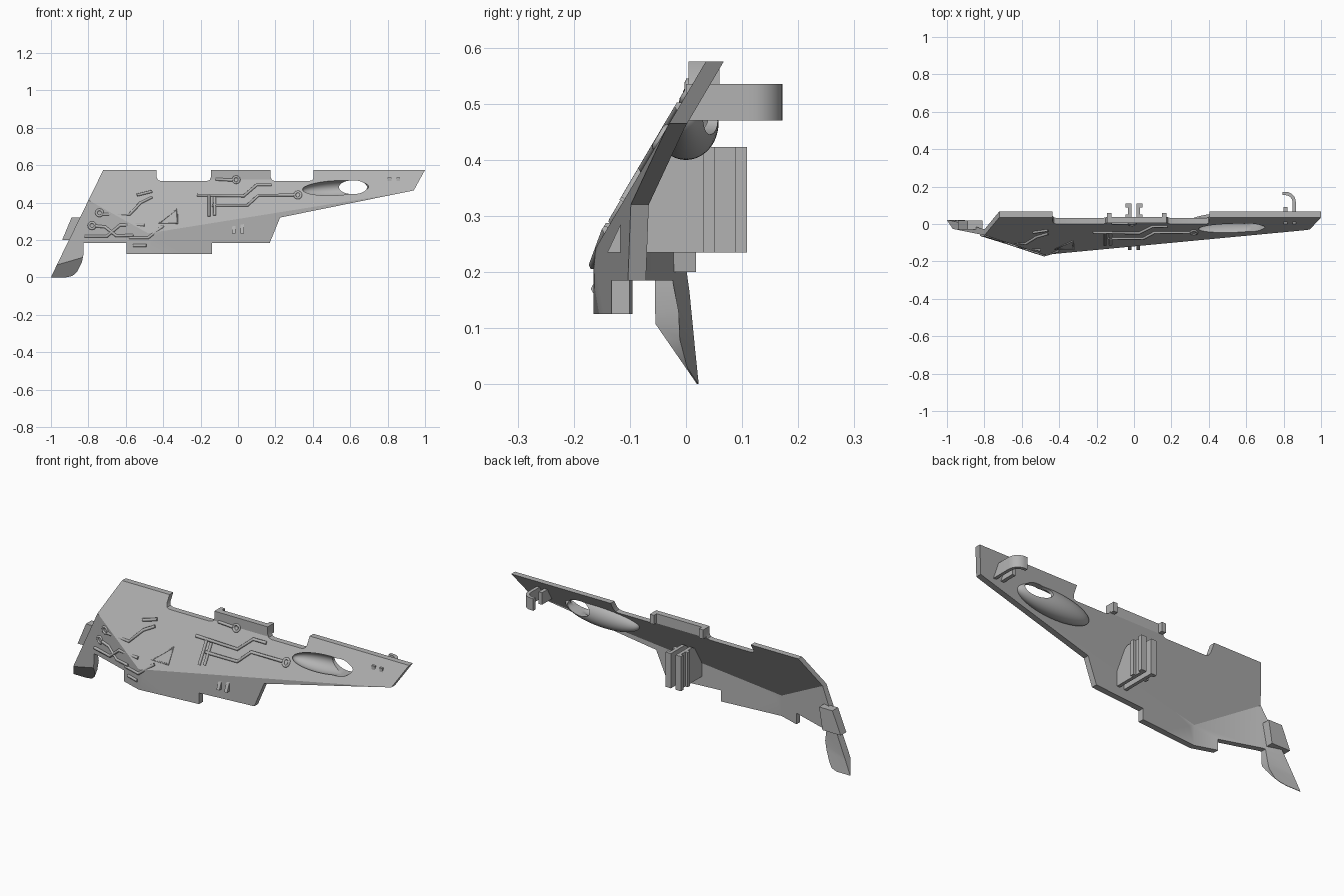
import bpy, bmesh, math
from mathutils import Vector, Matrix

cube = bpy.data.objects.get("Cube")
if cube:
    bpy.data.objects.remove(cube, do_unlink=True)

grey = bpy.data.materials.new("plain grey")
grey.use_nodes = True
COLOUR = (0.45, 0.45, 0.45, 1)
grey.diffuse_color = COLOUR
grey.node_tree.nodes["Principled BSDF"].inputs["Base Color"].default_value = COLOUR

THICK = 0.032
CORNERS = [(-1, -0.02), (-0.8, -0.06), (-0.48, -0.165), (1, -0.025)]


def add_object(name, bm):
    mesh = bpy.data.meshes.new(name)
    bmesh.ops.recalc_face_normals(bm, faces=bm.faces)
    bm.to_mesh(mesh)
    bm.free()
    mesh.materials.append(grey)
    obj = bpy.data.objects.new(name, mesh)
    bpy.context.collection.objects.link(obj)
    return obj


def smooth(obj):
    bpy.ops.object.select_all(action='DESELECT')
    obj.select_set(True)
    bpy.context.view_layer.objects.active = obj
    bpy.ops.object.shade_smooth_by_angle(angle=math.radians(30))


def prism(name, points, axis, low, high):
    """Extrude a closed profile along x, y or z."""
    def place(p, d):
        return {'x': (d, *p), 'y': (p[0], d, p[1]), 'z': (*p, d)}[axis]
    bm = bmesh.new()
    face = bm.faces.new([bm.verts.new(place(p, low)) for p in points])
    new = bmesh.ops.extrude_face_region(bm, geom=[face], use_keep_orig=True)["geom"]
    shift = Vector(place((0, 0), high - low))
    bmesh.ops.translate(bm, vec=shift, verts=[v for v in new if isinstance(v, bmesh.types.BMVert)])
    return add_object(name, bm)


def ellipsoid(name, centre, radii, tilt):
    bm = bmesh.new()
    bmesh.ops.create_uvsphere(bm, u_segments=48, v_segments=32, radius=1)
    bm.transform(Matrix.Translation(centre) @ Matrix.Rotation(tilt, 4, 'Y') @ Matrix.Diagonal((*radii, 1)))
    return bm


def cut(obj, cutters):
    """Subtract the cutters and bake the result."""
    for cutter in cutters:
        mod = obj.modifiers.new("cut", 'BOOLEAN')
        mod.operation = 'DIFFERENCE'
        mod.solver = 'EXACT'
        mod.object = cutter
    graph = bpy.context.evaluated_depsgraph_get()
    baked = bpy.data.meshes.new_from_object(obj.evaluated_get(graph))
    obj.modifiers.clear()
    obj.data = baked
    smooth(obj)


# Surface rules: sloping upper plane, upright lower walls, slanted foot
def upper(z):
    return 0.59 * z - 0.304


def wall(x):
    for (x0, y0), (x1, y1) in zip(CORNERS, CORNERS[1:]):
        if x <= x1:
            break
    return y0 + (x - x0) * (y1 - y0) / (x1 - x0)


def foot(z):
    return -0.07 + 0.69 * (0.13 - z)


def front(x, z):
    y = max(upper(z), wall(x))
    if abs(x - 0.015) < 0.18 and z > 0.5229:
        y = min(y, 0.0046)
    return max(y, foot(z)) if x < -0.805 else y


# Main shell: outline cut along its creases, then folded and thickened
outline = [(-1, 0), (-0.96, 0.085), (-0.72, 0.575), (-0.435, 0.575), (-0.435, 0.535), (-0.428, 0.52),
           (-0.41, 0.515), (-0.17, 0.515), (-0.152, 0.52), (-0.145, 0.535), (-0.145, 0.575),
           (0.175, 0.575), (0.175, 0.535), (0.182, 0.52), (0.2, 0.515), (0.38, 0.515), (0.398, 0.52),
           (0.405, 0.535), (0.405, 0.575), (1, 0.575), (0.94, 0.465), (0.225, 0.32), (0.17, 0.185),
           (-0.14, 0.185), (-0.14, 0.125), (-0.595, 0.125), (-0.595, 0.185), (-0.825, 0.185),
           (-0.825, 0.13), (-0.835, 0.08), (-0.86, 0.03), (-0.885, 0.008), (-0.92, 0)]
bm = bmesh.new()
bm.faces.new([bm.verts.new((x, 0, z)) for x, z in outline])


def crease(point, normal):
    geom = bm.verts[:] + bm.edges[:] + bm.faces[:]
    bmesh.ops.bisect_plane(bm, geom=geom, plane_co=point, plane_no=normal, dist=1e-5)


for x, _ in CORNERS[1:3]:
    crease((x, 0, 0), (1, 0, 0))
crease((0, 0, 0.523), (0, 0, 1))
for (x0, y0), (x1, y1) in zip(CORNERS, CORNERS[1:]):
    slope = (y1 - y0) / (x1 - x0)
    crease((x0, 0, (y0 + 0.304) / 0.59), (slope, 0, -0.59))
crease((-0.8, 0, 0.13 + 0.01 / -0.69), (-0.2, 0, 0.69))
for v in bm.verts:
    v.co.y = front(v.co.x, v.co.z)
new = bmesh.ops.extrude_face_region(bm, geom=bm.faces[:], use_keep_orig=True)["geom"]
for v in new:
    if isinstance(v, bmesh.types.BMVert):
        x, y, z = v.co
        v.co.y = max(y + 0.003, wall(x) + 0.042) if x < -0.805 and z < 0.18 else y + THICK
shell = add_object("main_shell", bm)

# Scooped opening with a bulging pocket behind it
TILT = -0.06
bulge_bm = ellipsoid("pocket", (0.5, 0, 0.465), (0.22, 0.058, 0.064), TILT)
bmesh.ops.bisect_plane(bulge_bm, geom=bulge_bm.verts[:] + bulge_bm.edges[:] + bulge_bm.faces[:],
                       plane_co=(0, upper(0.4) + 0.006, 0.4), plane_no=(0, 1, -0.59), clear_inner=True)
bmesh.ops.holes_fill(bulge_bm, edges=[e for e in bulge_bm.edges if e.is_boundary])
pocket = add_object("scoop_pocket", bulge_bm)
scoop = add_object("scoop_cutter", ellipsoid("scoop", (0.52, -0.015, 0.475), (0.18, 0.055, 0.044), TILT))
ring = [(0.615 + 0.075 * math.cos(a * math.pi / 20), 0.482 + 0.037 * math.sin(a * math.pi / 20))
        for a in range(40)]
hole = prism("hole_cutter", ring, 'y', -0.3, 0.3)
cut(shell, [scoop, hole])
cut(pocket, [scoop, hole])
for helper in (scoop, hole):
    bpy.data.objects.remove(helper, do_unlink=True)

# Returns at both ends of the middle top tab
for name, x in (("right", -0.145), ("left", 0.15)):
    prism(name + "_tab_return", [(x, 0.008), (x + 0.025, 0.008), (x + 0.025, 0.06), (x, 0.06)],
          'z', 0.525, 0.575)

# Side tab on the outer flank
prism("side_tab", [(-0.94, 0.2), (-0.89, 0.32), (-0.81, 0.32), (-0.83, 0.2)], 'y', -0.03, 0.018)

# Rear clip: two facing plates with outer lips
plate = [(-0.14, 0.235), (0.109, 0.235), (0.109, 0.423), (-0.01, 0.423), (-0.07, 0.385)]
for name, s in (("right", -1), ("left", 1)):
    prism(name + "_clip_plate", plate, 'x', s * 0.014, s * 0.032)
    for part, y in (("outer", 0.088), ("inner", 0.03)):
        prism(f"{name}_clip_{part}_lip", [(s * 0.03, y), (s * 0.046, y), (s * 0.046, y + 0.021), (s * 0.03, y + 0.021)],
              'z', 0.235, 0.423)

# Rear hook: straight arm bending over into a half ring
arc = [math.radians(a) for a in range(0, 100, 10)]
outer = [(0.81 + 0.055 * math.cos(a), 0.117 + 0.055 * math.sin(a)) for a in arc]
inner = [(0.81 + 0.037 * math.cos(a), 0.117 + 0.037 * math.sin(a)) for a in reversed(arc)]
hook = [(0.865, 0.0)] + outer + [(0.795, 0.172), (0.795, 0.154)] + inner + [(0.847, 0.0)]
smooth(prism("rear_hook", hook, 'z', 0.47, 0.535))
prism("hook_stop", [(0.8, 0), (0.82, 0), (0.82, 0.09), (0.8, 0.09)], 'z', 0.47, 0.535)


# Raised circuit traces following the front surface
def trace(name, points, closed=False, radius=0.0085):
    data = bpy.data.curves.new(name, 'CURVE')
    data.dimensions = '3D'
    data.bevel_depth = radius
    data.bevel_resolution = 1
    data.use_fill_caps = True
    spline = data.splines.new('POLY')
    spline.points.add(len(points) - 1)
    for p, (x, z) in zip(spline.points, points):
        p.co = (x, front(x, z), z, 1)
    spline.use_cyclic_u = closed
    data.materials.append(grey)
    bpy.context.collection.objects.link(bpy.data.objects.new(name, data))


TRACES = [[(-0.22, 0.44), (0.03, 0.435), (0.1, 0.495), (0.18, 0.495)],
          [(-0.14, 0.385), (0.05, 0.385), (0.11, 0.44), (0.3, 0.44)],
          [(-0.155, 0.44), (-0.155, 0.325)], [(-0.125, 0.43), (-0.125, 0.33)],
          [(-0.12, 0.525), (-0.03, 0.52)],
          [(-0.72, 0.337), (-0.58, 0.337), (-0.52, 0.4), (-0.46, 0.43)],
          [(-0.76, 0.275), (-0.71, 0.27), (-0.65, 0.222), (-0.56, 0.225)],
          [(-0.82, 0.22), (-0.7, 0.22), (-0.63, 0.28), (-0.5, 0.28)],
          [(-0.58, 0.212), (-0.48, 0.212), (-0.4, 0.275)],
          [(-0.56, 0.17), (-0.49, 0.17)], [(-0.54, 0.44), (-0.46, 0.46)]]
for i, points in enumerate(TRACES):
    trace(f"circuit_trace_{i + 1}", points)
trace("triangle_trace", [(-0.42, 0.29), (-0.325, 0.365), (-0.325, 0.29)], True, 0.006)
for i, (x, z) in enumerate([(0.32, 0.44), (-0.01, 0.522), (-0.74, 0.345), (-0.78, 0.277)]):
    circle = [(x + 0.017 * math.cos(a * math.pi / 6), z + 0.017 * math.sin(a * math.pi / 6)) for a in range(12)]
    trace(f"trace_ring_{i + 1}", circle, True, 0.007)
